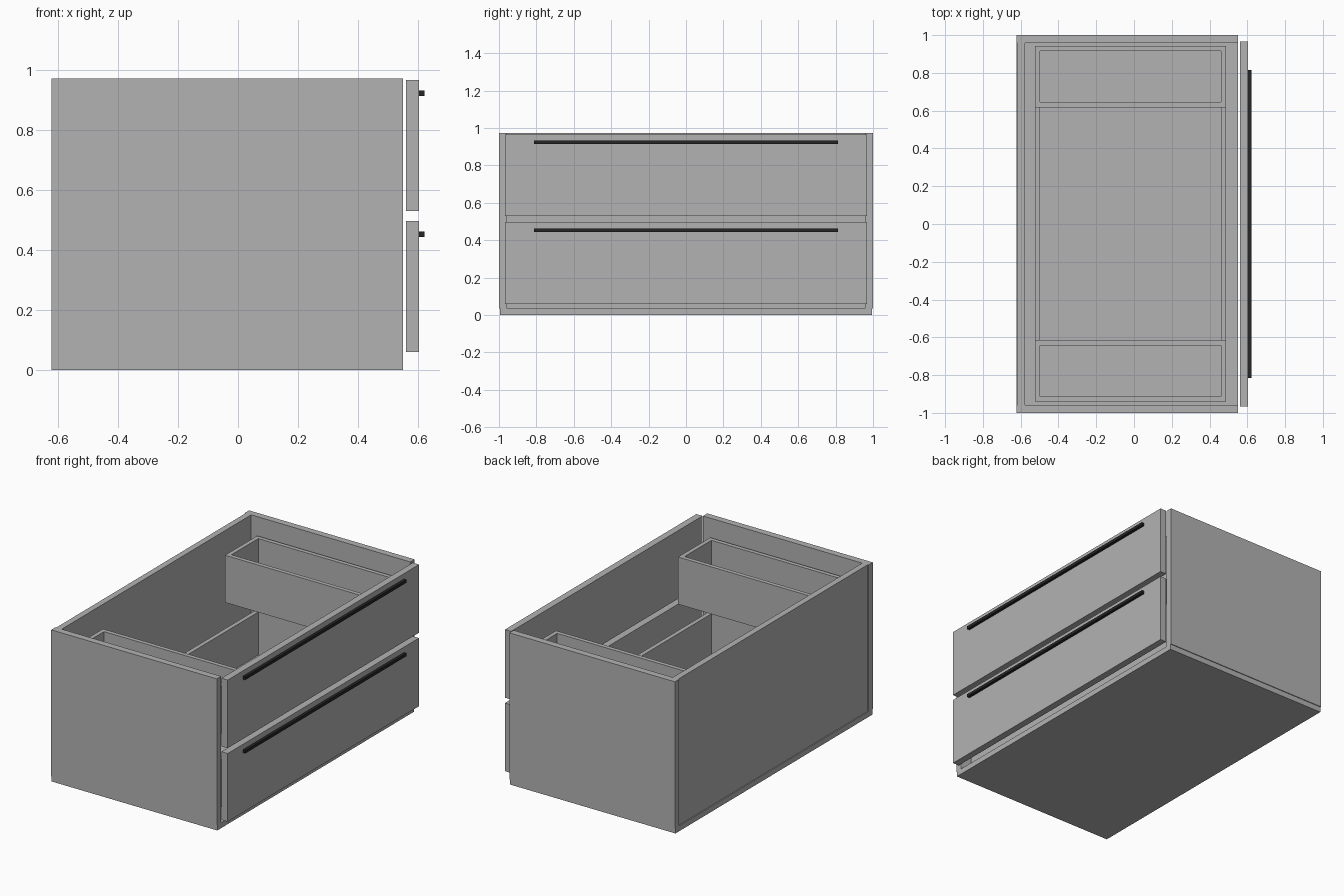
import bpy

if "Cube" in bpy.data.objects:
    bpy.data.objects.remove(bpy.data.objects["Cube"])


def material(name, value):
    m = bpy.data.materials.new(name)
    m.diffuse_color = (value, value, value, 1)
    m.use_nodes = True
    m.node_tree.nodes["Principled BSDF"].inputs["Base Color"].default_value = m.diffuse_color
    return m


grey = material("grey_panel", 0.45)
black = material("black_metal", 0.018)


def boxes(name, spans, mat):
    """One object from boxes given as (x0, x1, y0, y1, z0, z1)."""
    verts, faces = [], []
    for x0, x1, y0, y1, z0, z1 in spans:
        n = len(verts)
        verts += [(x, y, z) for z in (z0, z1)
                  for x, y in ((x0, y0), (x1, y0), (x1, y1), (x0, y1))]
        faces += [(n + 3, n + 2, n + 1, n), (n + 4, n + 5, n + 6, n + 7)]
        for i in range(4):
            j = (i + 1) % 4
            faces.append((n + i, n + j, n + 4 + j, n + 4 + i))
    mesh = bpy.data.meshes.new(name)
    mesh.from_pydata(verts, [], faces)
    mesh.materials.append(mat)
    obj = bpy.data.objects.new(name, mesh)
    bpy.context.collection.objects.link(obj)
    return obj


def tray(name, x0, x1, y0, y1, z0, z1, t=0.027):
    """Open-topped drawer box with end walls, cross walls and a floor."""
    boxes(name, [
        (x0, x1, y0, y0 + t, z0, z1),
        (x0, x1, y1 - t, y1, z0, z1),
        (x0, x0 + t, y0 + t, y1 - t, z0, z1),
        (x1 - t, x1, y0 + t, y1 - t, z0, z1),
        (x0 + t, x1 - t, y0 + t, y1 - t, z0, z0 + t),
    ], grey)


BACK, FRONT, TOP, BASE = -0.622, 0.55, 0.972, 0.035
INNER = 0.957

# Carcass, open at the top and at the drawer side
boxes("bottom_panel", [(BACK, FRONT, -0.995, 0.995, 0, BASE)], grey)
boxes("left_side_panel", [(BACK, FRONT, -1, -INNER, BASE, TOP)], grey)
boxes("right_side_panel", [(BACK, FRONT, INNER, 1, BASE, TOP)], grey)
boxes("back_panel", [(BACK + 0.006, -0.577, -INNER, INNER, BASE, TOP)], grey)

# Drawer fronts with bar handles
for name, z in (("lower", 0.06), ("upper", 0.53)):
    boxes(name + "_drawer_front", [(0.56, 0.604, -0.967, 0.967, z, z + 0.436)], grey)
    boxes(name + "_handle", [(0.604, 0.622, -0.814, 0.814, z + 0.383, z + 0.402)], black)

# Full-width lower drawer, and two upper trays leaving a gap for plumbing
tray("lower_drawer_box", -0.525, 0.487, -0.94, 0.943, 0.085, 0.387)
tray("upper_left_tray", -0.525, 0.487, -0.94, -0.615, 0.555, 0.857)
tray("upper_right_tray", -0.525, 0.487, 0.618, 0.943, 0.555, 0.857)
